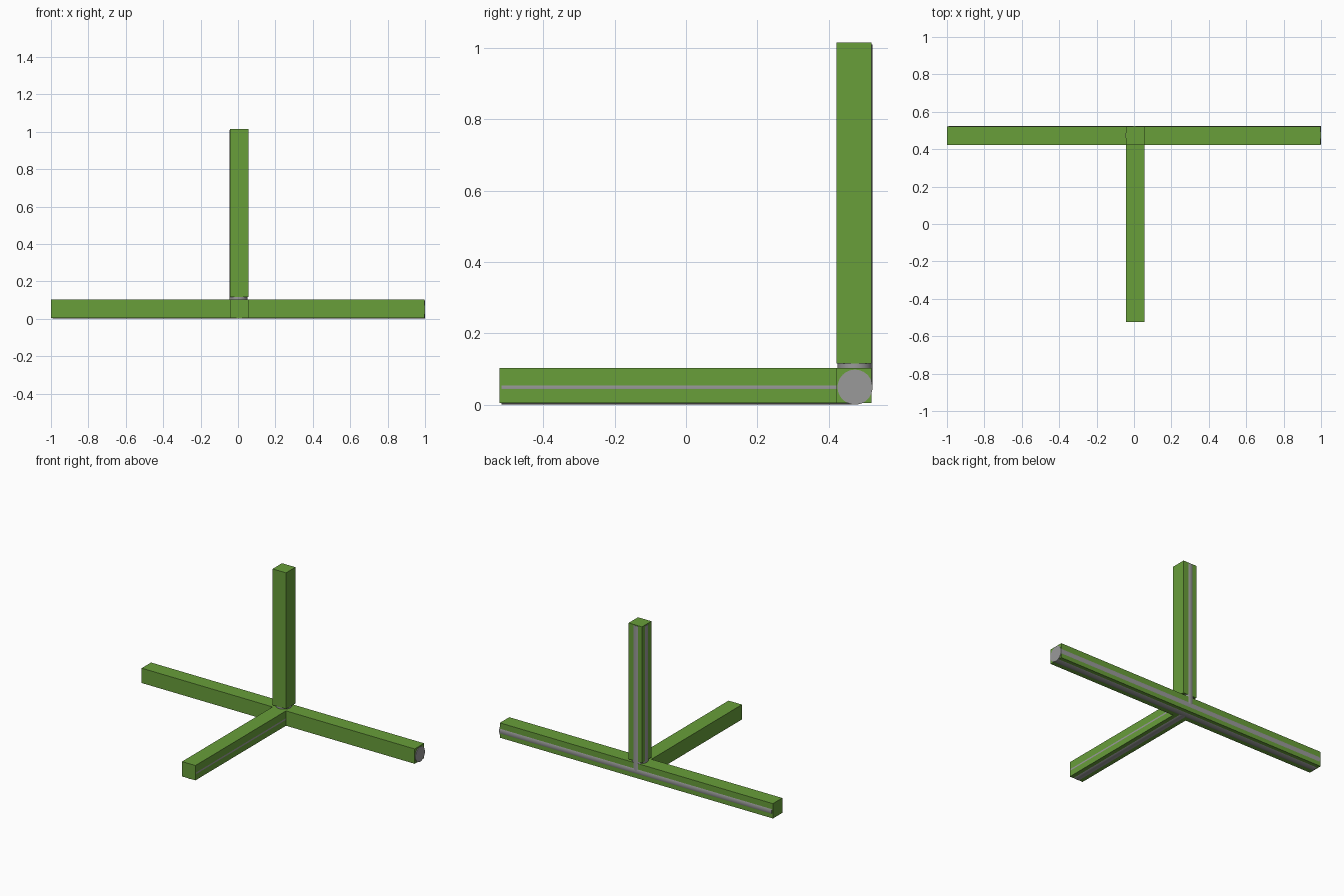
import bpy
from math import pi
from mathutils import Vector

cube = bpy.data.objects.get("Cube")
if cube:
    bpy.data.objects.remove(cube, do_unlink=True)


def material(name, color):
    m = bpy.data.materials.new(name)
    m.use_nodes = True
    m.diffuse_color = color
    m.node_tree.nodes["Principled BSDF"].inputs["Base Color"].default_value = color
    return m


green = material("leaf green", (0.138, 0.342, 0.042, 1))
grey = material("mid grey", (0.32, 0.32, 0.32, 1))

SIDE = 0.098           # sleeve width
RADIUS = SIDE / 2      # rod radius
HUB_Y, HUB_Z = 0.474, RADIUS   # where the rods meet


def sleeve(name, low, high):
    """Square green casing between two opposite corners."""
    low, high = Vector(low), Vector(high)
    bpy.ops.mesh.primitive_cube_add(size=1, location=(low + high) / 2)
    ob = bpy.context.object
    ob.name = name
    ob.scale = high - low
    bpy.ops.object.transform_apply(location=False, rotation=False)
    ob.data.materials.append(green)


def rod(name, start, end, rotation):
    """Round grey core running between two points."""
    start, end = Vector(start), Vector(end)
    bpy.ops.mesh.primitive_cylinder_add(
        vertices=64, radius=RADIUS, depth=(end - start).length,
        location=(start + end) / 2, rotation=rotation)
    ob = bpy.context.object
    ob.name = name
    ob.data.materials.append(grey)
    bpy.ops.object.shade_smooth_by_angle()


# Sleeves sit slightly off the rod axes, so the rods show as thin strips
left, right = -0.043, -0.043 + SIDE
front, back = 0.5205 - SIDE, 0.5205
bottom, top = 0.005, 0.005 + SIDE

# Crossbar
sleeve("crossbar_sleeve", (-1, front, bottom), (0.996, back, top))
rod("crossbar_rod", (-0.992, HUB_Y, HUB_Z), (1, HUB_Y, HUB_Z), (0, pi / 2, 0))

# Forward arm
sleeve("arm_sleeve", (left, -0.523, bottom), (right, front + 0.01, top))
rod("arm_rod", (0.0063, -0.518, HUB_Z), (0.0063, HUB_Y, HUB_Z), (pi / 2, 0, 0))

# Upright post
sleeve("post_sleeve", (left, front, 0.115), (right, back, 1.015))
rod("post_rod", (0.003, HUB_Y, HUB_Z), (0.003, HUB_Y, 1.01), (0, 0, 0))
